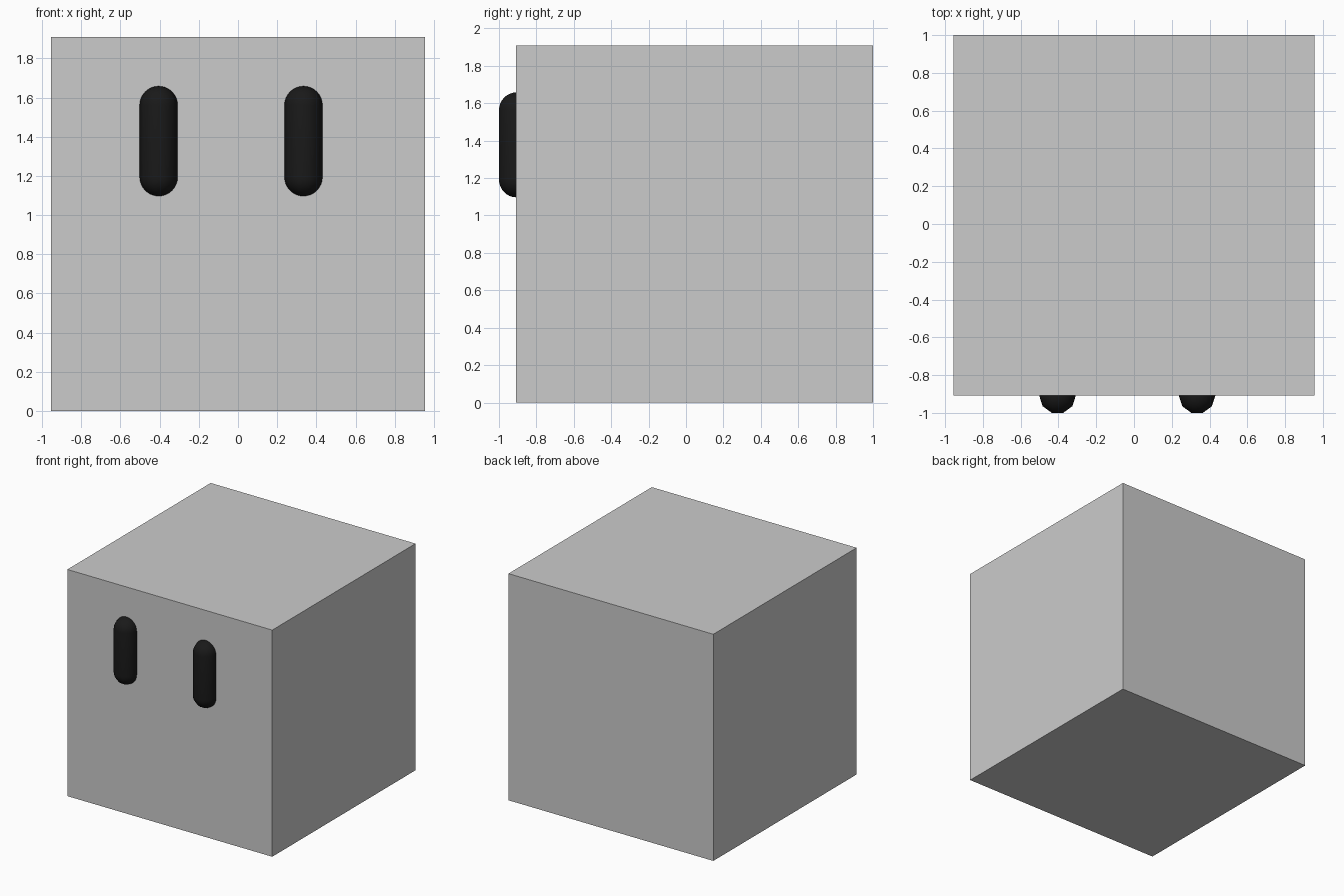
import bpy
from math import sin, cos, pi, radians

if "Cube" in bpy.data.objects:
    bpy.data.objects.remove(bpy.data.objects["Cube"])

# Cube body
bpy.ops.mesh.primitive_cube_add(size=1, location=(0, 0.046, 0.955))
body = bpy.context.object
body.name = "body"
body.scale = (1.91, 1.908, 1.91)
bpy.ops.object.transform_apply(location=False, rotation=False, scale=True)

black = bpy.data.materials.new("black")
black.diffuse_color = (0.01, 0.01, 0.01, 1)
black.use_nodes = True
black.node_tree.nodes["Principled BSDF"].inputs["Base Color"].default_value = black.diffuse_color

SIDES, RINGS, R = 10, 8, 0.097
BOTTOM, TOP = 1.097, 1.658


def capsule(name, x, y):
    """Upright ten-sided capsule with hemispherical ends."""
    low, high = BOTTOM + R, TOP - R
    steps = [i * pi / 2 / RINGS for i in range(RINGS)]
    profile = [(R * cos(a), low - R * sin(a)) for a in reversed(steps)]
    profile += [(R * cos(a), high + R * sin(a)) for a in steps]
    verts = [(r * cos(2 * pi * k / SIDES), r * sin(2 * pi * k / SIDES), z)
             for r, z in profile for k in range(SIDES)]
    faces = []
    for j in range(len(profile) - 1):
        for k in range(SIDES):
            a, b = j * SIDES + k, j * SIDES + (k + 1) % SIDES
            faces.append((a, b, b + SIDES, a + SIDES))
    # Close both ends at the poles
    south, north = len(verts), len(verts) + 1
    last = (len(profile) - 1) * SIDES
    verts += [(0, 0, BOTTOM), (0, 0, TOP)]
    for k in range(SIDES):
        n = (k + 1) % SIDES
        faces += [(south, n, k), (north, last + k, last + n)]
    mesh = bpy.data.meshes.new(name)
    mesh.from_pydata(verts, [], faces)
    mesh.materials.append(black)
    obj = bpy.data.objects.new(name, mesh)
    obj.location = (x, y, 0)
    bpy.context.collection.objects.link(obj)
    bpy.ops.object.select_all(action='DESELECT')
    obj.select_set(True)
    bpy.context.view_layer.objects.active = obj
    bpy.ops.object.shade_smooth_by_angle(angle=radians(40))


# Eyes, half sunk into the front face
for name, x in (("left_eye", -0.405), ("right_eye", 0.334)):
    capsule(name, x, -1 + R * cos(pi / SIDES))
